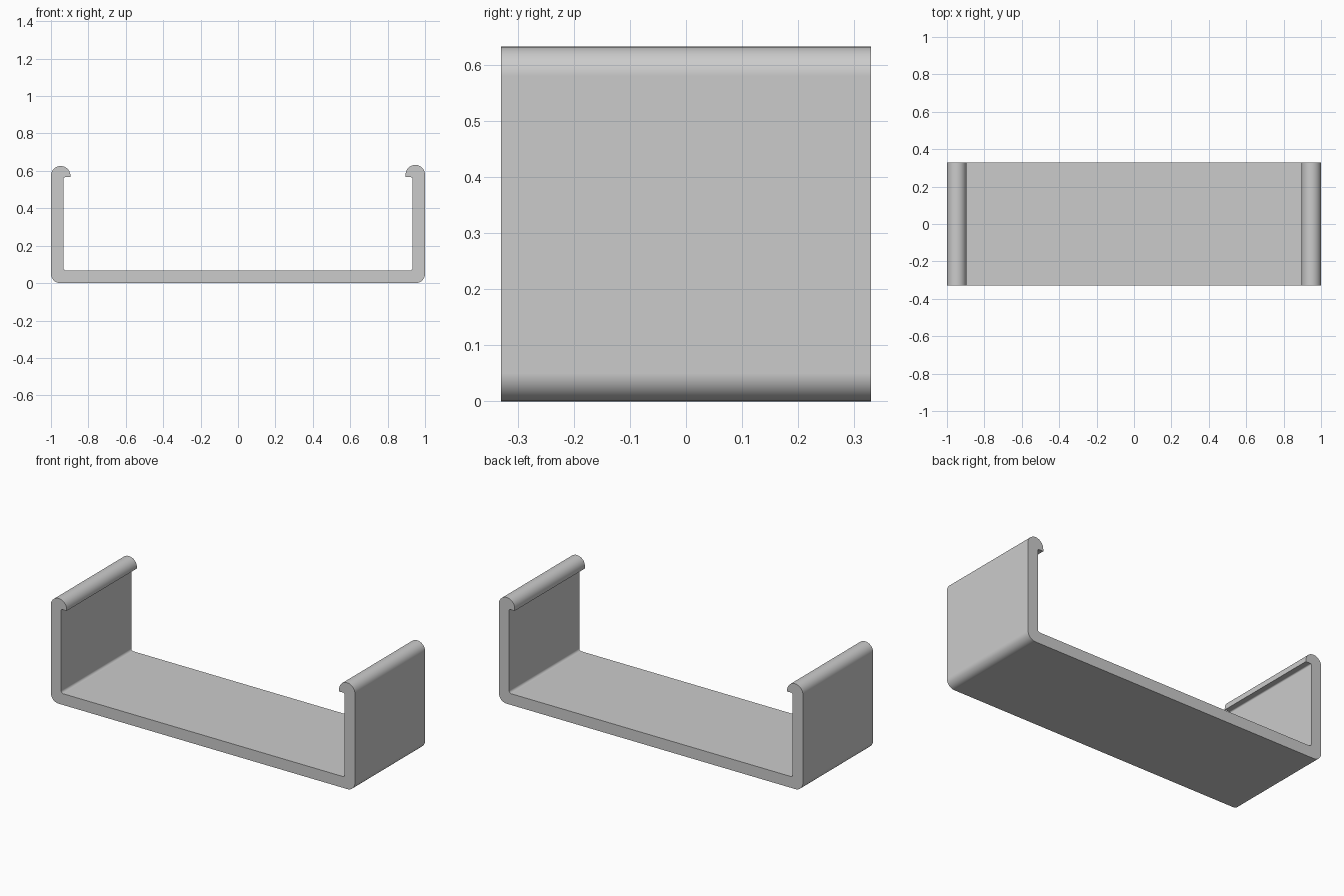
import bpy
import bmesh
from math import sin, cos, radians

default = bpy.data.objects.get("Cube")
if default:
    bpy.data.objects.remove(default)

HALF_DEPTH = 0.33
WALL = 0.067        # sheet thickness
CORNER = 0.05       # outer bend radius
FILLET = 0.015      # inner bend radius
LIP = 0.052         # rounded lip radius
LIP_BOTTOM = 0.566

grey = bpy.data.materials.new("light grey")
grey.use_nodes = True
colour = (0.6, 0.6, 0.6, 1)
grey.diffuse_color = colour
grey.node_tree.nodes["Principled BSDF"].inputs["Base Color"].default_value = colour


def arc(cx, cz, r, start, end, steps):
    """Points on an arc in the x-z plane, angles in degrees."""
    angles = [radians(start + (end - start) * i / steps) for i in range(steps + 1)]
    return [(cx + r * cos(a), cz + r * sin(a)) for a in angles]


def half_profile(top):
    """Section of the +x side, from the outer bend round the lip to the floor."""
    inner = 1 - WALL
    tip = 1 - 2 * LIP
    points = arc(1 - CORNER, CORNER, CORNER, -90, 0, 10)            # outer bend
    points += arc(1 - LIP, top - LIP, LIP, 0, 180, 20)              # rounded lip
    points += [(tip, LIP_BOTTOM)]                                  # lip edge
    points += arc(inner - FILLET / 2, LIP_BOTTOM - FILLET / 2,
                  FILLET / 2, 90, 0, 4)                            # under the lip
    points += arc(inner - FILLET, WALL + FILLET, FILLET, 0, -90, 6)  # inner bend
    return points


# Channel section: left half, then the mirrored right half in reverse
left = half_profile(0.632)
right = [(-x, z) for x, z in reversed(half_profile(0.626))]

bm = bmesh.new()
section = bm.faces.new([bm.verts.new((x, -HALF_DEPTH, z)) for x, z in left + right])
extruded = bmesh.ops.extrude_face_region(bm, geom=[section], use_keep_orig=True)
bmesh.ops.translate(bm, vec=(0, 2 * HALF_DEPTH, 0),
                    verts=[v for v in extruded["geom"] if isinstance(v, bmesh.types.BMVert)])
bmesh.ops.recalc_face_normals(bm, faces=bm.faces)

mesh = bpy.data.meshes.new("clip_channel")
bm.to_mesh(mesh)
bm.free()
mesh.materials.append(grey)
channel = bpy.data.objects.new("clip_channel", mesh)
bpy.context.collection.objects.link(channel)

# Smooth bends, crisp ends and flat walls
bpy.ops.object.select_all(action="DESELECT")
channel.select_set(True)
bpy.context.view_layer.objects.active = channel
bpy.ops.object.shade_smooth_by_angle(angle=radians(35))
weighted = channel.modifiers.new("flat_walls", "WEIGHTED_NORMAL")
weighted.keep_sharp = True
